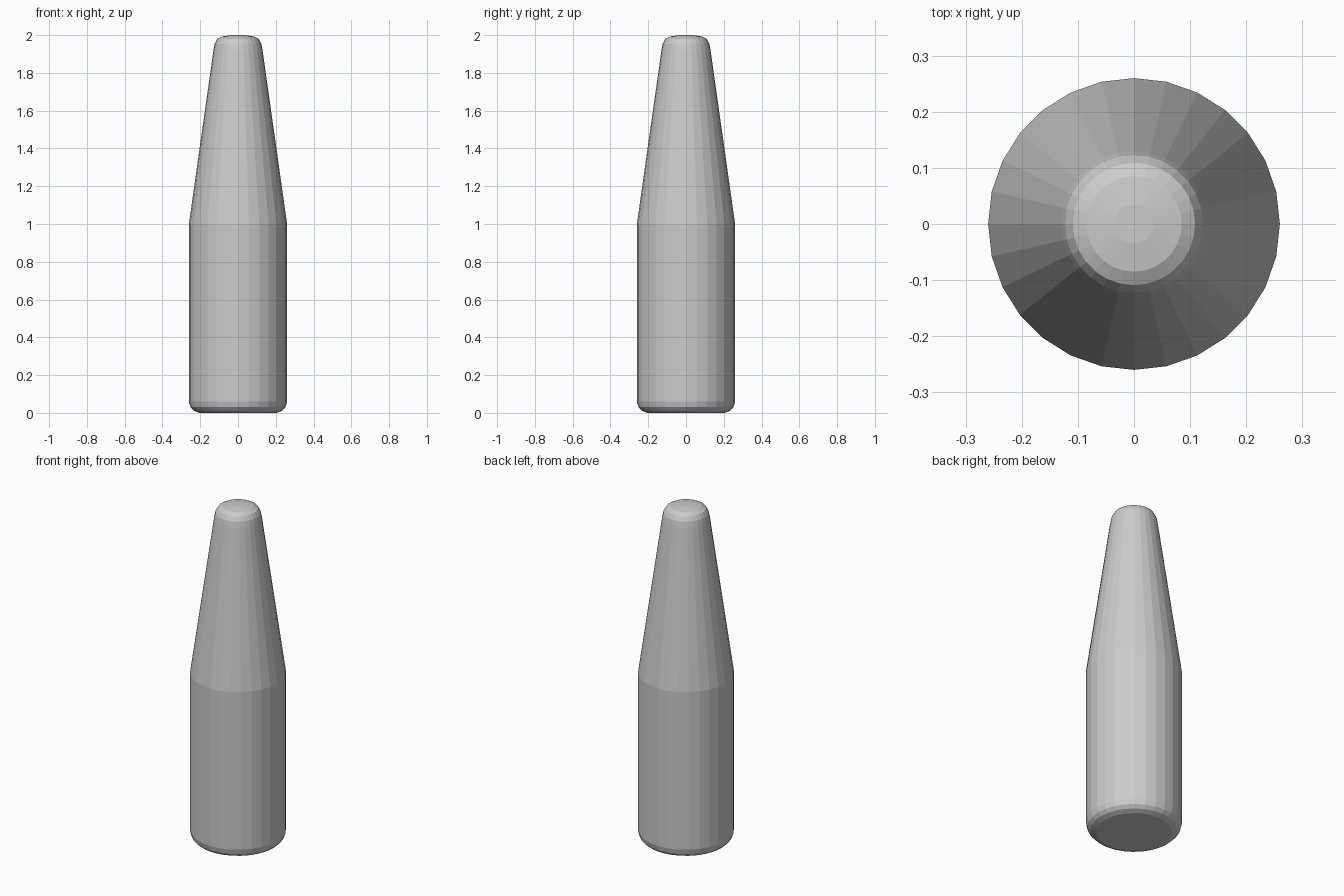
import bpy, bmesh
from math import cos, sin, tau

if "Cube" in bpy.data.objects:
    bpy.data.objects.remove(bpy.data.objects["Cube"])

SIDES = 28

# Profile (radius, height): rounded foot, straight body, tapered neck, domed tip
profile = [
    (0.205, 0.0), (0.235, 0.012), (0.252, 0.03), (0.26, 0.06),
    (0.26, 1.0),
    (0.13, 1.92), (0.123, 1.955), (0.109, 1.98), (0.085, 1.993), (0.035, 2.0),
]


def lathe(name, points, sides):
    bm = bmesh.new()
    rings = [[bm.verts.new((r * cos(tau * i / sides), r * sin(tau * i / sides), z))
              for i in range(sides)] for r, z in points]
    for low, high in zip(rings, rings[1:]):
        for i in range(sides):
            j = (i + 1) % sides
            bm.faces.new((low[i], low[j], high[j], high[i]))
    bm.faces.new(rings[0][::-1])
    bm.faces.new(rings[-1])
    mesh = bpy.data.meshes.new(name)
    bm.to_mesh(mesh)
    bm.free()
    obj = bpy.data.objects.new(name, mesh)
    bpy.context.collection.objects.link(obj)
    return obj


# Single turned body with flat facets
lathe("tapered_bottle_body", profile, SIDES)
